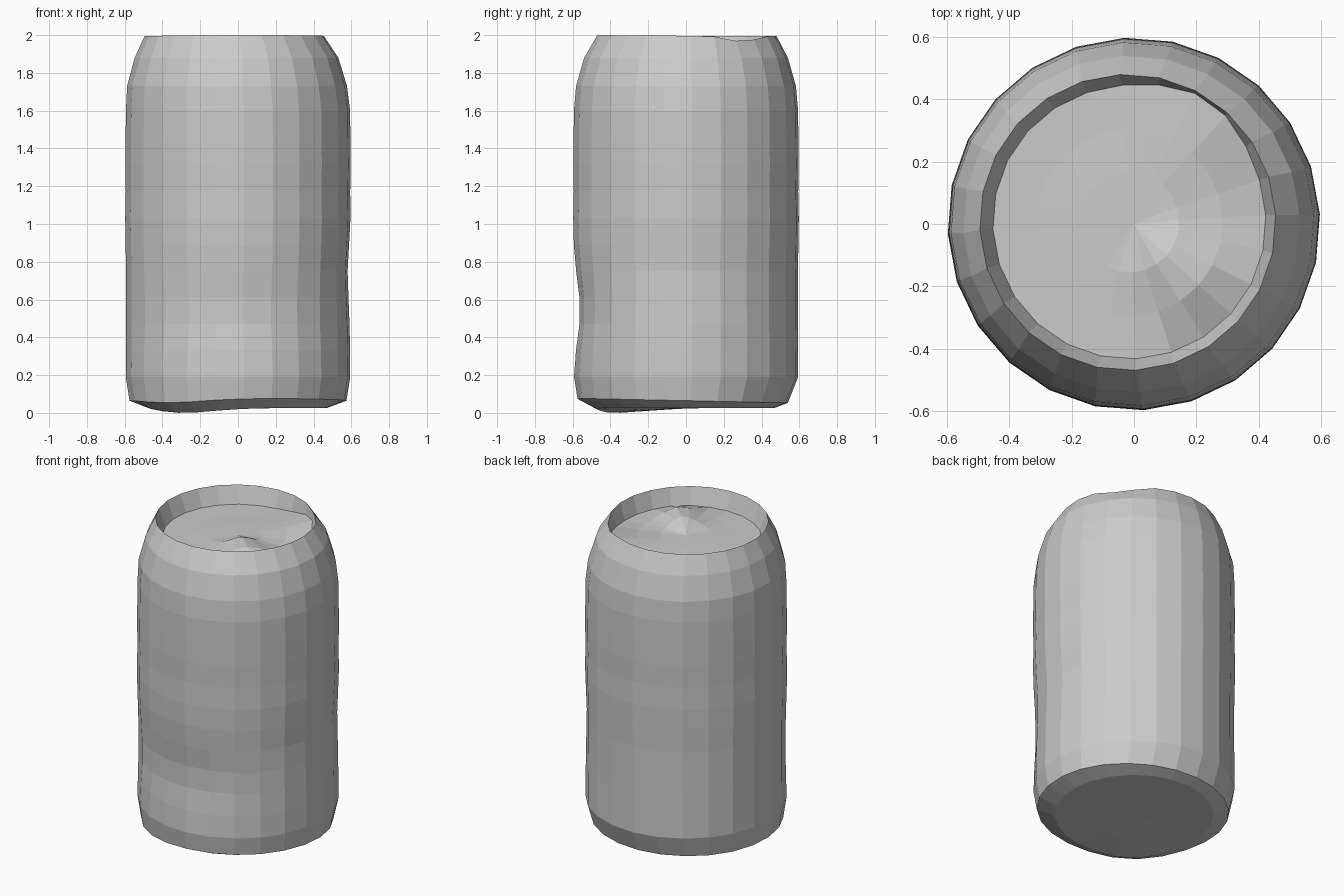
import bpy, bmesh, math

if "Cube" in bpy.data.objects:
    bpy.data.objects.remove(bpy.data.objects["Cube"])

SIDES = 24


def bump(x, y, cx, cy, width):
    return math.exp(-((x - cx) ** 2 + (y - cy) ** 2) / (width * width))


def loft(name, profile, warp, centre_last=None, centre_first=None):
    """Revolve a (radius, z) profile, passing every point through warp."""
    bm = bmesh.new()
    rings = []
    for i, (r, z) in enumerate(profile):
        ring = []
        for k in range(SIDES):
            a = 2 * math.pi * (k + 0.2) / SIDES
            ring.append(bm.verts.new(warp(i, a, r, z)))
        rings.append(ring)
    for lo, hi in zip(rings, rings[1:]):
        for k in range(SIDES):
            n = (k + 1) % SIDES
            bm.faces.new((lo[k], lo[n], hi[n], hi[k]))
    for ring, centre, flip in ((rings[0], centre_first, True), (rings[-1], centre_last, False)):
        if centre:
            c = bm.verts.new(centre)
            for k in range(SIDES):
                tri = (ring[k], ring[(k + 1) % SIDES], c)
                bm.faces.new(tri[::-1] if flip else tri)
    mesh = bpy.data.meshes.new(name)
    bm.to_mesh(mesh)
    bm.free()
    obj = bpy.data.objects.new(name, mesh)
    bpy.context.collection.objects.link(obj)
    return obj


# Dented outer wall, rounded base and tapered shoulder
body_profile = [(0.25, 0.026), (0.47, 0.026), (0.575, 0.065), (0.595, 0.19),
                (0.594, 0.33), (0.593, 0.47), (0.593, 0.61), (0.593, 0.75),
                (0.596, 0.89), (0.598, 1.03), (0.595, 1.17), (0.597, 1.31),
                (0.596, 1.45), (0.594, 1.60), (0.583, 1.73), (0.54, 1.88),
                (0.475, 1.995)]


def body_warp(i, a, r, z):
    c, s = math.cos(a), math.sin(a)
    # shallow dents in the front and sides
    r -= 0.032 * math.exp(-((z - 0.54) / 0.2) ** 2) * max(0, -s) ** 3
    r -= 0.012 * math.exp(-((z - 0.75) / 0.2) ** 2) * max(0, c) ** 4
    x, y = r * c, r * s
    if i <= 2:
        z -= 0.026 * bump(x, y, -0.28, -0.36, 0.25)
    if i == 2:
        z += 0.012 * -s
        y -= 0.035 * max(0, s)
    shift = {14: -0.005, 15: -0.008, 16: -0.02}.get(i, 0)
    x += shift
    if i == 16:
        y += 0.005
        z -= 0.03 * bump(x, y, 0.35, 0.30, 0.12)
        z += 0.005 * bump(x, y, 0.1, -0.45, 0.5)
    return x, y, z


loft("can_body", body_profile, body_warp, centre_first=(0, 0, 0.03))

# Recessed lid with its inner wall, bent up towards the back right
lid_profile = [(0.475, 1.995), (0.438, 1.885), (0.30, 1.885), (0.16, 1.89)]


def lid_height(x, y):
    return 0.085 * bump(x, y, 0.15, -0.16, 0.12) + 0.05 * bump(x, y, 0.30, 0.36, 0.2)


def lid_warp(i, a, r, z):
    if i == 0:
        return body_warp(16, a, r, z)
    if i == 1:
        r += 0.028 * math.exp(-((a - math.radians(58)) / 0.4) ** 2)
    x, y = r * math.cos(a) - 0.015, r * math.sin(a) + 0.005
    return x, y, z + lid_height(x, y)


loft("can_lid", lid_profile, lid_warp, centre_last=(0, 0, 1.89 + lid_height(0, 0)))
